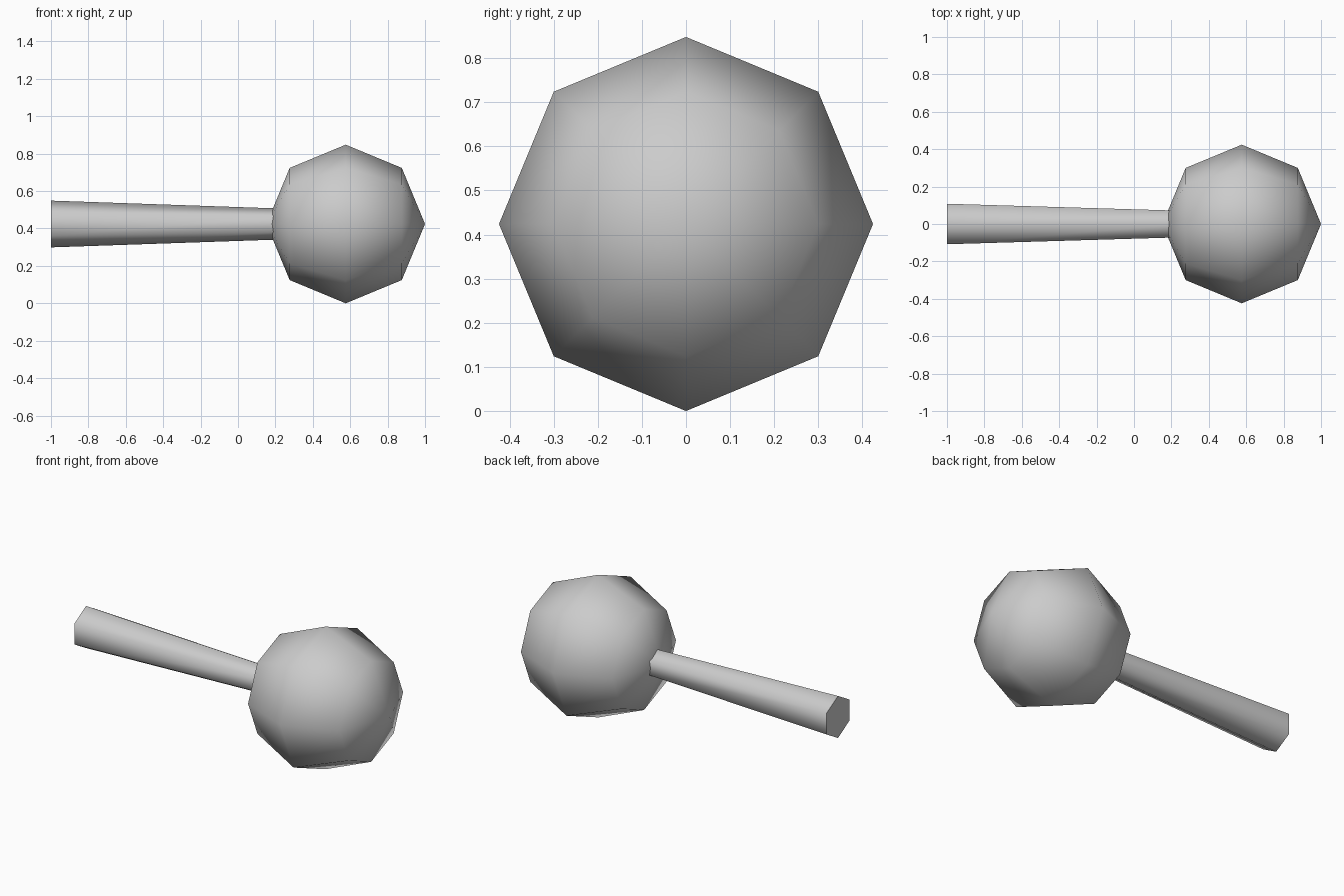
import bpy
from math import pi, radians

cube = bpy.data.objects.get("Cube")
if cube:
    bpy.data.objects.remove(cube, do_unlink=True)

RADIUS = 0.424

grey = bpy.data.materials.new("plain grey")
grey.use_nodes = True
colour = (0.6, 0.6, 0.6, 1)
grey.diffuse_color = colour
grey.node_tree.nodes["Principled BSDF"].inputs["Base Color"].default_value = colour


def finish(name):
    """Name, colour and apply the rotation of the active object."""
    obj = bpy.context.object
    obj.name = obj.data.name = name
    obj.data.materials.append(grey)
    bpy.ops.object.transform_apply(location=False, rotation=True, scale=False)
    return obj


# Low-poly round head, with its poles along x
bpy.ops.mesh.primitive_uv_sphere_add(
    segments=8, ring_count=4, radius=RADIUS,
    location=(1 - RADIUS, 0, RADIUS), rotation=(0, pi / 2, 0))
finish("head")
bpy.ops.object.shade_smooth()

# Tapered six-sided handle, wide at the free end, running into the head
start, end = -1.0, 0.25
bpy.ops.mesh.primitive_cone_add(
    vertices=6, radius1=0.125, radius2=0.082, depth=end - start,
    location=((start + end) / 2, 0, RADIUS), rotation=(0, pi / 2, 0))
handle = finish("handle")

# Turn the hexagon so that corners point up and down
top = max(v.co.z for v in handle.data.vertices)
if top < 0.12:
    handle.rotation_euler.x = radians(30)
    bpy.ops.object.transform_apply(location=False, rotation=True, scale=False)
bpy.ops.object.shade_smooth_by_angle(angle=radians(65))
